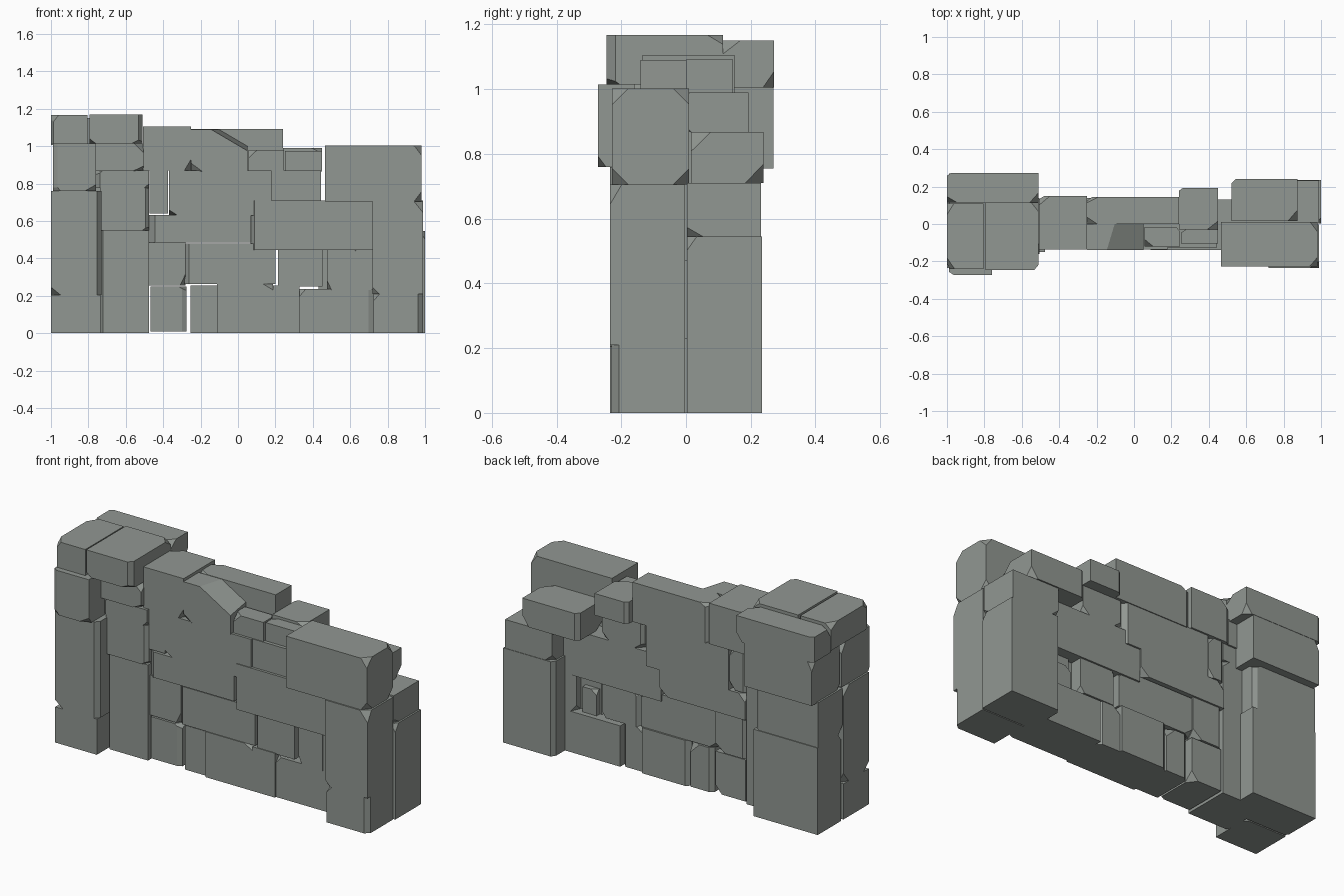
import bpy, bmesh, random
from mathutils import Vector

random.seed(11)
grey = bpy.data.materials.new("stone_grey")
grey.diffuse_color = (0.285, 0.31, 0.288, 1)


def cut(bm, point, normal):
    """Slice off everything beyond a plane and cap the opening."""
    geom = bm.verts[:] + bm.edges[:] + bm.faces[:]
    res = bmesh.ops.bisect_plane(bm, geom=geom, dist=1e-5, plane_co=point,
                                 plane_no=normal, clear_outer=True)
    edges = [e for e in res["geom_cut"] if isinstance(e, bmesh.types.BMEdge)]
    if edges:
        bmesh.ops.contextual_create(bm, geom=edges)


def stone(name, x0, x1, y0, y1, z0, z1, chips=3, worn=1, slopes=()):
    """A cut stone block with some broken corners and worn upright edges."""
    lo, hi = Vector((x0, y0, z0)), Vector((x1, y1, z1))
    size = hi - lo
    bm = bmesh.new()
    bmesh.ops.create_cube(bm, size=1)
    for v in bm.verts:
        v.co = Vector([lo[i] + (v.co[i] + 0.5) * size[i] for i in range(3)])
    for point, normal in slopes:
        cut(bm, Vector(point), Vector(normal))
    # corners have three signs, upright edges have a zero for z
    uprights = [(a, b, 0) for a in (-1, 1) for b in (-1, 1)]
    corners = [(a, b, c) for a in (-1, 1) for b in (-1, 1) for c in (-1, 1)]
    for s in random.sample(corners, chips) + random.sample(uprights, worn):
        if z0 == 0 and s[2] < 0:
            continue
        corner = Vector([hi[i] if s[i] > 0 else lo[i] for i in range(3)])
        reach = (0.025, 0.065) if s[2] else (0.012, 0.03)
        n = Vector([s[i] / min(random.uniform(*reach), size[i] * 0.4)
                    for i in range(3)])
        # the plane meets each edge at its own chip length
        cut(bm, corner - n / n.length_squared, n.normalized())
    bmesh.ops.recalc_face_normals(bm, faces=bm.faces[:])
    me = bpy.data.meshes.new(name)
    bm.to_mesh(me)
    bm.free()
    me.materials.append(grey)
    ob = bpy.data.objects.new(name, me)
    bpy.context.collection.objects.link(ob)
    return ob


# Left pillar, bottom to top
left_pillar = [
    (-1, -.735, -.235, -.004, 0, .205),
    (-1, -.73, -.235, -.004, .205, .76),
    (-1, -.59, .004, .23, 0, .5),
    (-1, -.6, .004, .225, .5, .76),
    (-.99, -.76, -.272, 0, .76, 1.015),
    (-.99, -.56, 0, .27, .755, 1.015),
    (-1, -.805, -.24, .11, 1.015, 1.165),
    (-.795, -.51, -.245, .115, 1.015, 1.168),
    (-1, -.51, .115, .272, 1.005, 1.15),
]
# Right pillar, bottom to top
right_pillar = [
    (.725, .99, -.23, -.003, 0, .21),
    (.72, .99, -.235, -.003, .21, .705),
    (.68, 1, .003, .235, 0, .545),
    (.69, .99, .003, .232, .545, .71),
    (.52, .875, .015, .24, .71, .867),
]
# Lower wall courses
lower_wall = [
    (-.735, -.475, -.14, .13, 0, .55),
    (-.468, -.275, -.125, .125, .01, .25),
    (-.255, -.112, -.12, .12, 0, .255),
    (-.113, .188, -.135, .13, 0, .262),
    (.187, .33, -.135, .115, 0, .255),
    (.328, .725, -.125, .13, 0, .235),
    (-.475, -.28, -.12, .13, .255, .485),
    (-.285, .2, -.13, .12, .262, .48),
    (.215, .452, -.13, .12, .25, .445),
    (.475, .63, -.13, .07, .23, .47),
    (.62, .73, -.125, .13, .23, .47),
    (.43, .5, -.06, .05, .2, .47),
]
# Upper wall courses
upper_wall = [
    (-.735, -.475, -.15, .13, .55, .775),
    (-.475, .07, -.135, .14, .485, .632),
    (.068, .725, -.14, .13, .445, .708),
    (-.473, -.373, -.132, .138, .64, .87),
    (-.37, .178, -.135, .14, .63, .87),
    (.18, .445, -.125, .13, .708, .87),
    (-.76, -.475, -.15, .13, .775, .87),
    (-.76, -.505, -.16, .14, .868, 1.015),
    (-.508, -.252, -.135, .15, .87, 1.105),
    (-.25, .24, 0, .145, .865, 1.092),
    (.055, .245, -.12, -.015, .865, .98),
    (.24, .448, -.03, .193, .865, .99),
    (.25, .45, -.105, -.03, .865, .975),
]
groups = {"left_pillar": left_pillar, "right_pillar": right_pillar,
          "lower_wall": lower_wall, "upper_wall": upper_wall}
for group, stones in groups.items():
    for i, dims in enumerate(stones, 1):
        stone(f"{group}_stone_{i}", *dims, chips=3 if "pillar" in group else 2)

# Large capping stone on the right pillar, its four outer corners knocked off
outer = [((.98, y + .05 * sy * -1, z), (.8, .6 * sy, .6 * sz))
         for y, sy in ((-.228, -1), (.01, 1))
         for z, sz in ((.705, -1), (1.002, 1))]
stone("right_capping_stone", .465, .98, -.228, .01, .705, 1.002, 1, 0, outer)

# Broken coping stone, its top falling away to the right and front
stone("broken_top_stone", -.25, .05, -.14, 0, .865, 1.09, 1, 0,
      slopes=[((-.12, -.14, 1.075), (.5, -.15, .85))])
# Small stone set back in the rear hollow
stone("hollow_stone", .5, .59, .04, .1, .235, .38, 2, 0)
